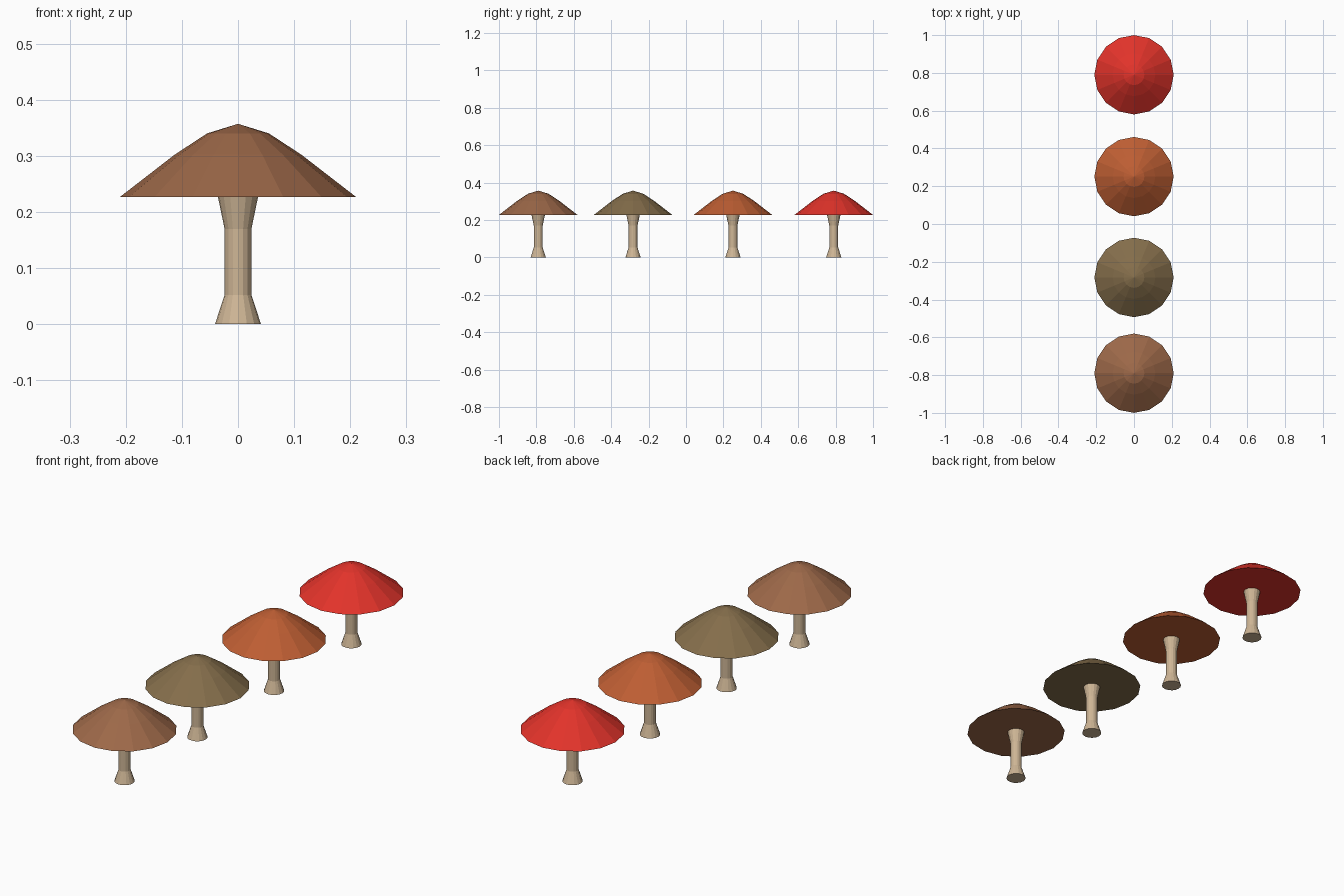
import bpy, bmesh
from math import cos, sin, pi

if "Cube" in bpy.data.objects:
    bpy.data.objects.remove(bpy.data.objects["Cube"])

SIDES = 16


def material(name, rgb):
    # sRGB 0-255 to linear
    m = bpy.data.materials.new(name)
    m.diffuse_color = [(c / 255) ** 2.2 for c in rgb] + [1]
    m.use_nodes = True
    m.node_tree.nodes["Principled BSDF"].inputs["Base Color"].default_value = m.diffuse_color
    return m


def lathe(name, profile, y, mat):
    """Flat-faced closed revolve of (radius, z) points, bottom to top."""
    bm = bmesh.new()
    rings = []
    for r, z in profile:
        n = SIDES if r > 0 else 1
        rings.append([bm.verts.new((r * cos(2 * pi * i / SIDES), r * sin(2 * pi * i / SIDES), z))
                      for i in range(n)])
    bm.faces.new(rings[0][::-1])
    for a, b in zip(rings, rings[1:]):
        for i in range(SIDES):
            j = (i + 1) % SIDES
            if len(b) == 1:
                bm.faces.new((a[i], a[j], b[0]))
            else:
                bm.faces.new((a[i], a[j], b[j], b[i]))
    if len(rings[-1]) > 1:
        bm.faces.new(rings[-1])
    mesh = bpy.data.meshes.new(name)
    bm.to_mesh(mesh)
    bm.free()
    mesh.materials.append(mat)
    ob = bpy.data.objects.new(name, mesh)
    ob.location.y = y
    bpy.context.collection.objects.link(ob)


STEM = [(0.041, 0), (0.024, 0.052), (0.024, 0.17), (0.036, 0.228)]
CAP = [(0.21, 0.227), (0.113, 0.302), (0.055, 0.34), (0, 0.357)]

# Row of four mushrooms, front to back
stem_mat = material("stem_beige", (205, 180, 148))
for label, y, rgb in [("brown", -0.79, (155, 104, 74)),
                      ("olive", -0.283, (131, 109, 76)),
                      ("orange", 0.251, (188, 94, 54)),
                      ("red", 0.79, (225, 54, 46))]:
    lathe(label + "_stem", STEM, y, stem_mat)
    lathe(label + "_cap", CAP, y, material(label, rgb))
